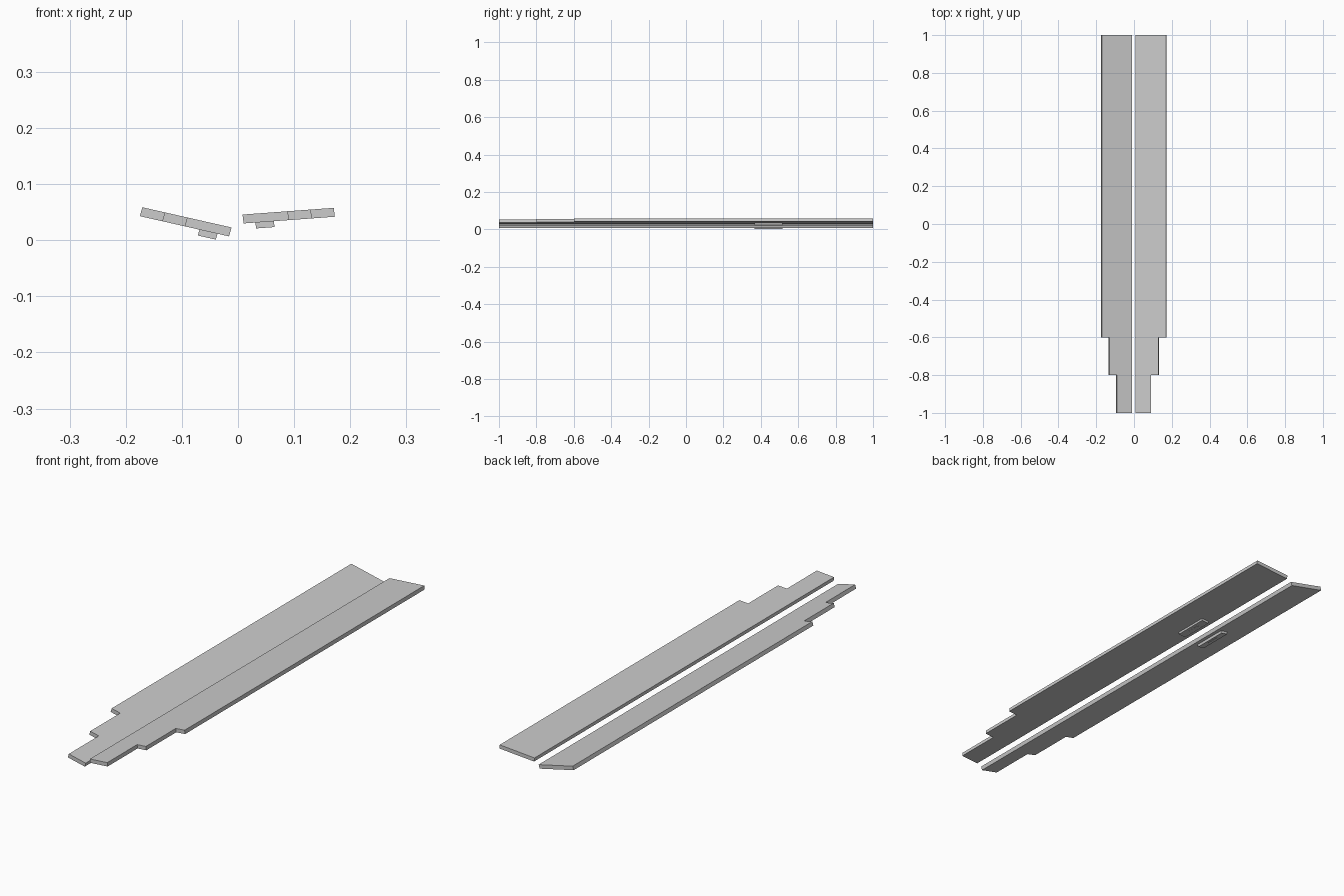
import bpy, bmesh
from mathutils import Vector

if "Cube" in bpy.data.objects:
    bpy.data.objects.remove(bpy.data.objects["Cube"])


def make_object(name, bm):
    bmesh.ops.recalc_face_normals(bm, faces=bm.faces)
    mesh = bpy.data.meshes.new(name)
    bm.to_mesh(mesh)
    bm.free()
    obj = bpy.data.objects.new(name, mesh)
    bpy.context.collection.objects.link(obj)


def prism(name, frame, outline, v0, v1, rim=0.0, depth=0.0):
    """Extrude a (u, y) outline through the tilted panel thickness from v1 down to v0."""
    o, u, v = frame

    def place(a, y, t):
        p = o + a * u + t * v
        return (p.x, y, p.y)

    bm = bmesh.new()
    low = [bm.verts.new(place(a, y, v0)) for a, y in outline]
    top = [bm.verts.new(place(a, y, v1)) for a, y in outline]
    n = len(outline)
    under = bm.faces.new(low)
    bm.faces.new(top[::-1])
    for i in range(n):
        j = (i + 1) % n
        bm.faces.new((low[i], top[i], top[j], low[j]))
    bmesh.ops.recalc_face_normals(bm, faces=bm.faces)
    if rim:
        bmesh.ops.inset_individual(bm, faces=[under], thickness=rim, depth=-depth)
    make_object(name, bm)


def rect(u0, u1, y0, y1):
    return [(u0, y0), (u1, y0), (u1, y1), (u0, y1)]


# Each frame: lower inner corner, unit direction outward, thickness vector (x, z)
frames = {
    "left": (Vector((-0.016, 0.007)), Vector((-0.159, 0.036)).normalized(),
             Vector((0.0045, 0.0158))),
    "right": (Vector((0.010, 0.030)), Vector((0.163, 0.012)).normalized(),
              Vector((-0.002, 0.0158))),
}

# Stepped panel outline, narrowing toward the front
panel = [(0, -1), (0.081, -1), (0.081, -0.8), (0.122, -0.8),
         (0.122, -0.6), (0.163, -0.6), (0.163, 1), (0, 1)]

for side, frame in frames.items():
    prism(side + "_panel", frame, panel, 0, 1)
    # Small mount under the panel, with a shallow recess and a centre bar
    prism(side + "_mount", frame, rect(0.021, 0.054, 0.367, 0.517), -0.66, 0.02,
          rim=0.004, depth=0.001)
    prism(side + "_mount_bar", frame, rect(0.035, 0.040, 0.415, 0.47), -0.66, -0.5)
